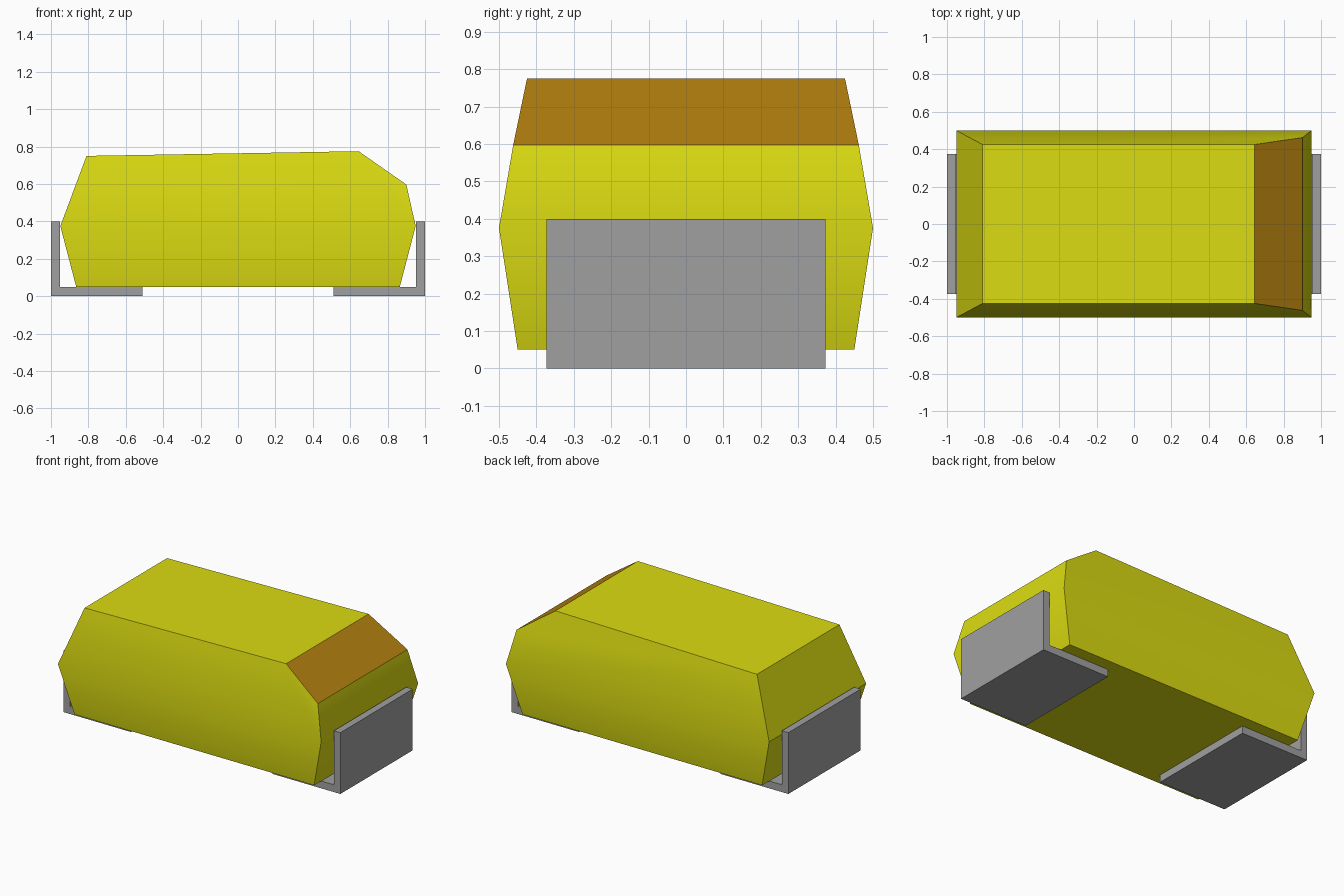
import bpy
import bmesh
import math

cube = bpy.data.objects.get("Cube")
if cube:
    bpy.data.objects.remove(cube, do_unlink=True)


def make_material(name, rgb):
    mat = bpy.data.materials.new(name)
    mat.use_nodes = True
    mat.diffuse_color = (*rgb, 1)
    mat.node_tree.nodes["Principled BSDF"].inputs["Base Color"].default_value = (*rgb, 1)
    return mat


yellow = make_material("yellow", (0.716, 0.716, 0.006))
orange = make_material("orange brown", (0.456, 0.216, 0.005))
grey = make_material("grey metal", (0.352, 0.352, 0.352))


def loft_profile(name, profile, materials):
    """Span an outline of (x, z, half depth) points from front to back."""
    bm = bmesh.new()
    front = [bm.verts.new((x, -d, z)) for x, z, d in profile]
    back = [bm.verts.new((x, d, z)) for x, z, d in profile]
    n = len(profile)
    for i in range(n):
        j = (i + 1) % n
        bm.faces.new((front[i], back[i], back[j], front[j]))
    return finish(name, bm, materials), front, back


def finish(name, bm, materials):
    bmesh.ops.recalc_face_normals(bm, faces=bm.faces[:])
    mesh = bpy.data.meshes.new(name)
    bm.to_mesh(mesh)
    bm.free()
    for mat in materials:
        mesh.materials.append(mat)
    obj = bpy.data.objects.new(name, mesh)
    bpy.context.collection.objects.link(obj)
    return obj


def span(profile, side_loops):
    """Outline of (x, z, half depth) points, closed by the listed side faces."""
    bm = bmesh.new()
    rows = [[bm.verts.new((x, s * d, z)) for x, z, d in profile] for s in (-1, 1)]
    n = len(profile)
    for i in range(n):
        j = (i + 1) % n
        bm.faces.new((rows[0][i], rows[1][i], rows[1][j], rows[0][j]))
    for row in rows:
        for loop in side_loops:
            bm.faces.new([row[i] for i in loop])
    return bm


# Moulded body: widest at the waist, with a chamfer on the marked end
body_profile = [
    (-0.865, 0.05, 0.45), (0.865, 0.05, 0.45), (0.95, 0.375, 0.50),
    (0.90, 0.597, 0.462), (0.645, 0.775, 0.425), (-0.81, 0.75, 0.425),
    (-0.95, 0.375, 0.50),
]
bm = span(body_profile, [(0, 1, 2, 6), (6, 2, 3, 4, 5)])
bm.normal_update()
bmesh.ops.recalc_face_normals(bm, faces=bm.faces[:])
for face in bm.faces:
    # The sloping chamfer carries the polarity colour
    if face.normal.x > 0.4 and face.normal.z > 0.6:
        face.material_index = 1
body = finish("body", bm, [yellow, orange])
bpy.ops.object.select_all(action="DESELECT")
body.select_set(True)
bpy.context.view_layer.objects.active = body
bpy.ops.object.shade_smooth_by_angle(angle=math.radians(30))

# L-shaped terminals, one folded under each end
for name, s in (("left_terminal", 1), ("right_terminal", -1)):
    outline = [(0.51, 0), (1, 0), (1, 0.4), (0.953, 0.4), (0.953, 0.048), (0.51, 0.048)]
    bm = span([(s * x, z, 0.373) for x, z in outline], [(0, 1, 4, 5), (1, 2, 3, 4)])
    finish(name, bm, [grey])
